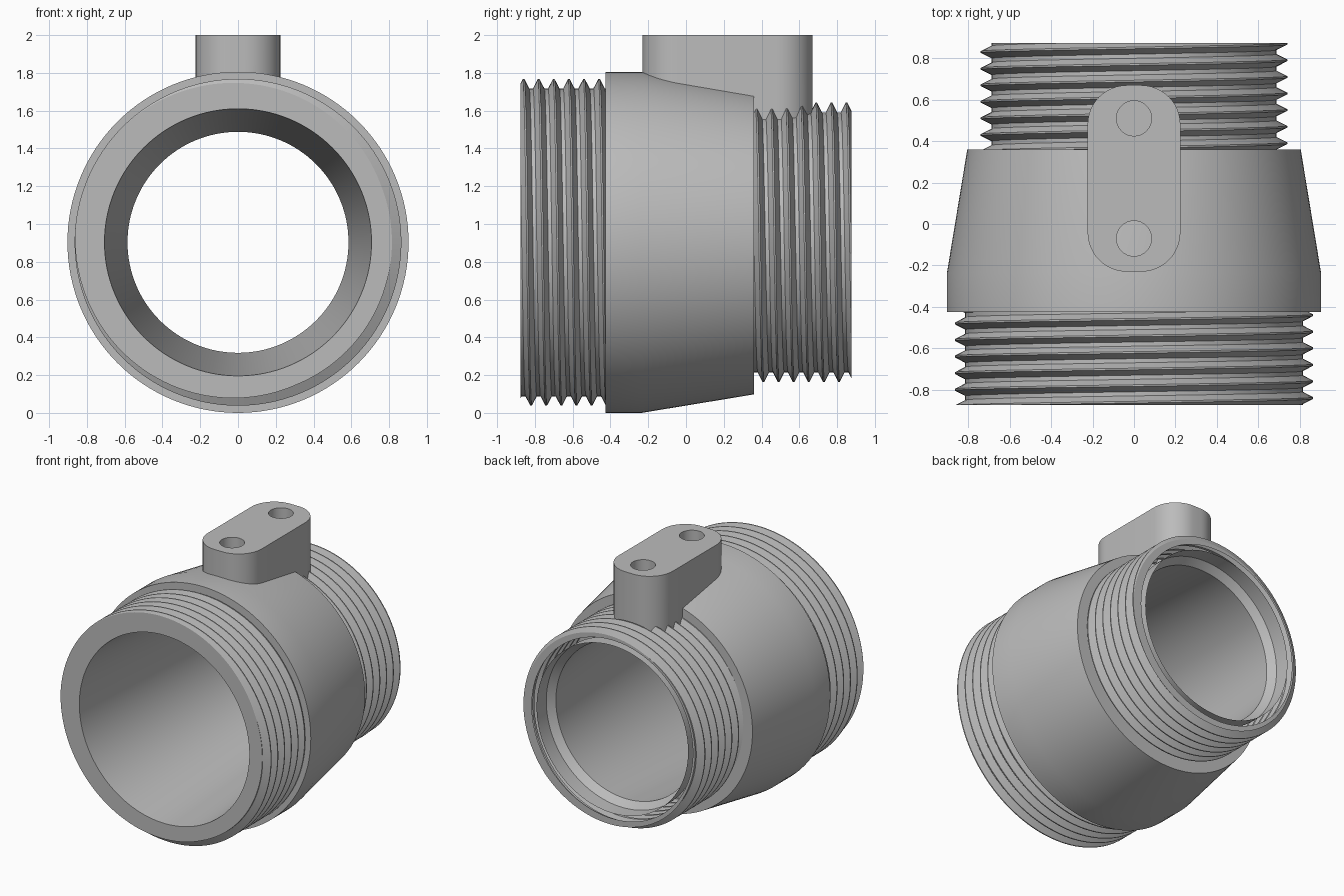
import bpy, bmesh
from math import sin, cos, pi, sqrt, radians

cube = bpy.data.objects.get("Cube")
if cube:
    bpy.data.objects.remove(cube)

CZ = 0.903        # height of the bore axis
SEG = 128         # steps around the axis
PITCH = 0.08

grey = bpy.data.materials.new("light_grey")
grey.use_nodes = True
grey.diffuse_color = (0.5, 0.5, 0.5, 1)
grey.node_tree.nodes["Principled BSDF"].inputs["Base Color"].default_value = (0.5, 0.5, 0.5, 1)


def finish(name, bm):
    bmesh.ops.remove_doubles(bm, verts=bm.verts, dist=0.0002)
    bmesh.ops.recalc_face_normals(bm, faces=bm.faces)
    mesh = bpy.data.meshes.new(name)
    bm.to_mesh(mesh)
    bm.free()
    mesh.materials.append(grey)
    obj = bpy.data.objects.new(name, mesh)
    bpy.context.collection.objects.link(obj)
    bpy.ops.object.select_all(action='DESELECT')
    bpy.context.view_layer.objects.active = obj
    obj.select_set(True)
    bpy.ops.object.shade_smooth_by_angle(angle=radians(25))
    return obj


def sweep(bm, column):
    """Sweep a (radius, y) profile around the y axis; column(t) gives it per turn fraction."""
    rings = []
    for i in range(SEG + 1):
        a = 2 * pi * i / SEG
        rings.append([bm.verts.new((-r * cos(a), y, CZ + r * sin(a)))
                      for r, y in column(i / SEG)])
    for p, q in zip(rings, rings[1:]):
        for j in range(len(p) - 1):
            bm.faces.new((p[j], p[j + 1], q[j + 1], q[j]))


def thread_column(y0, y1, start, minor, major, inner0, inner1):
    """Right-hand thread profile, clipped to y0..y1, with end faces down to the inner radii."""
    tip, root = 0.004, 0.03      # half tip width, start of the flat root

    def radius(y, crest):
        d = abs((y - crest + PITCH / 2) % PITCH - PITCH / 2)
        f = min(max((d - tip) / (root - tip), 0), 1)
        return major + (minor - major) * f

    def column(t):
        crest = start + PITCH * t
        pts = [(inner0, y0), (radius(y0, crest), y0)]
        for k in range(-3, 10):
            for d in (-root, -tip, tip, root):
                y = min(max(crest + k * PITCH + d, y0), y1)
                pts.append((radius(y, crest), y))
        return pts + [(radius(y1, crest), y1), (inner1, y1)]
    return column


# Threaded ends
bm = bmesh.new()
sweep(bm, thread_column(-0.875, -0.42, -0.88, 0.815, 0.865, 0.707, 0.8))
finish("front_thread", bm)
bm = bmesh.new()
sweep(bm, thread_column(0.355, 0.875, 0.43, 0.688, 0.74, 0.63, 0.67))
finish("back_thread", bm)

# Tapered middle body
bm = bmesh.new()
body = [(0.8, -0.425), (0.903, -0.425), (0.903, -0.235), (0.805, 0.36), (0.67, 0.36)]
sweep(bm, lambda t: body)
finish("tapered_body", bm)

# Conical bore with a shallow recess at the back
bm = bmesh.new()
bore = [(0.707, -0.875), (0.585, 0.71), (0.63, 0.76), (0.63, 0.875)]
sweep(bm, lambda t: bore)
obj = finish("bore_lining", bm)
obj.data.flip_normals()
# make the lining face the axis whichever way it was wound
face = obj.data.polygons[0]
if face.normal.x * face.center.x + face.normal.z * (face.center.z - CZ) > 0:
    obj.data.flip_normals()

# Mounting pad with two screw holes
TOP, HALF, Y0, Y1, CORNER = 2.0, 0.224, -0.23, 0.67, 0.19
bm = bmesh.new()


def loop(points, z):
    vs = [bm.verts.new((x, y, z)) for x, y in points]
    return vs, [bm.edges.new((vs[i - 1], vs[i])) for i in range(len(vs))]


def wall(vs, low):
    n = len(vs)
    for i in range(n):
        bm.faces.new((vs[i - 1], vs[i], low[i], low[i - 1]))


outline = []
corners = [(1, Y1 - CORNER), (-1, Y1 - CORNER), (-1, Y0 + CORNER), (1, Y0 + CORNER)]
for c, (side, cy) in enumerate(corners):
    for i in range(13):
        a = pi / 2 * (c + i / 12)
        outline.append((side * (HALF - CORNER) + CORNER * cos(a), cy + CORNER * sin(a)))
top, edges = loop(outline, TOP)
holes = []
for cy in (-0.07, 0.51):
    circle = [(0.085 * cos(2 * pi * i / 32), cy + 0.085 * sin(2 * pi * i / 32)) for i in range(32)]
    rim, rim_edges = loop(circle, TOP)
    edges += rim_edges
    holes.append((circle, rim))
bmesh.ops.triangle_fill(bm, edges=edges, use_beauty=True, use_dissolve=False, normal=(0, 0, 1))
# pad sides follow the round wall below
wall(top, [bm.verts.new((x, y, CZ + sqrt(0.67 ** 2 - x * x))) for x, y in outline])
for circle, rim in holes:
    floor, _ = loop(circle, 1.65)
    wall(rim, floor)
    bm.faces.new(floor)
finish("mounting_pad", bm)
